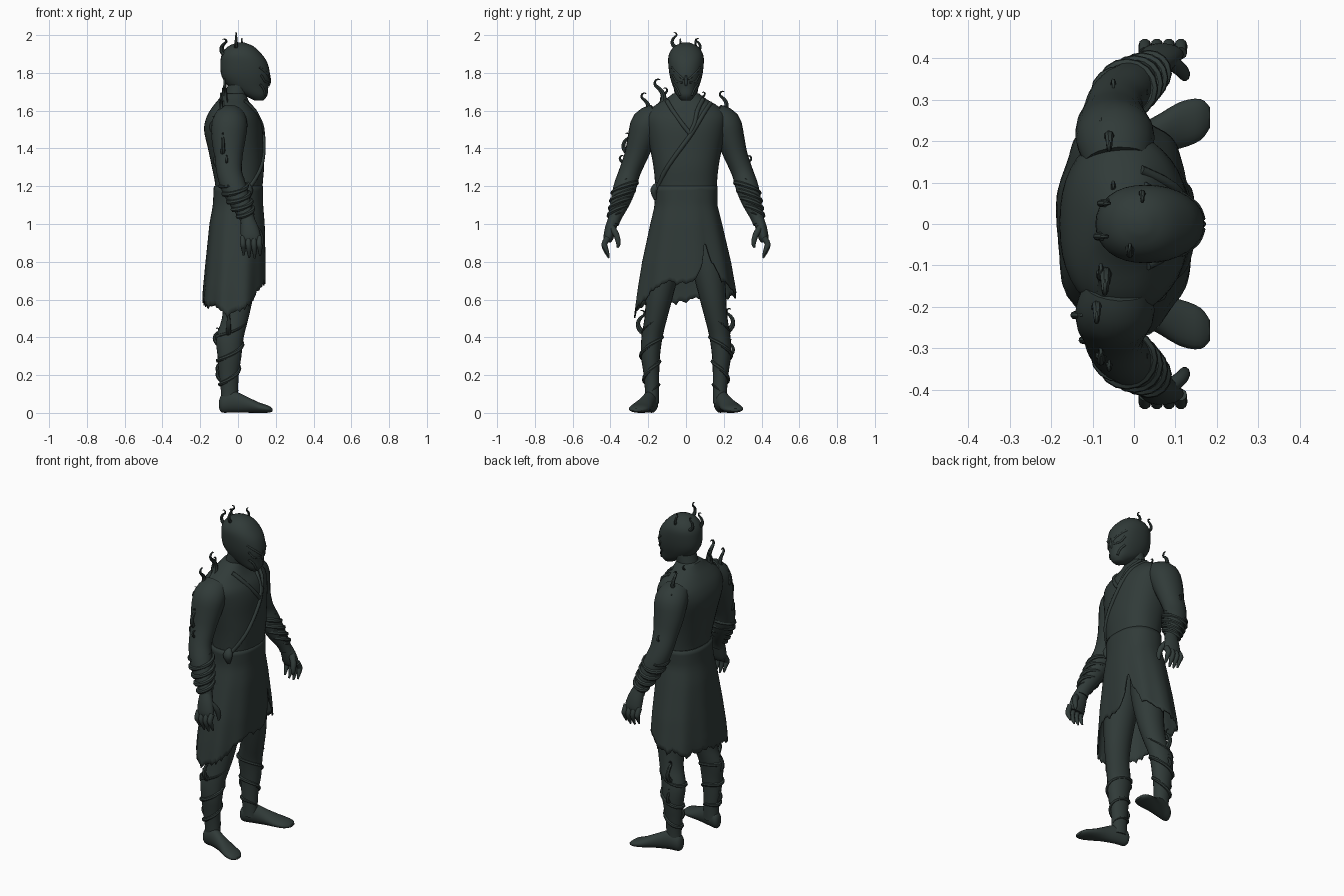
import bpy, bmesh, math, random
from mathutils import Vector

random.seed(4)
if "Cube" in bpy.data.objects:
    bpy.data.objects.remove(bpy.data.objects["Cube"])

# One charcoal colour for the whole figure
charcoal = bpy.data.materials.new("dark_green_charcoal")
charcoal.use_nodes = True
COLOUR = (0.03, 0.043, 0.04, 1)
charcoal.diffuse_color = COLOUR
charcoal.node_tree.nodes["Principled BSDF"].inputs["Base Color"].default_value = COLOUR
X, Y, Z = Vector((1, 0, 0)), Vector((0, 1, 0)), Vector((0, 0, 1))


def spline(points, f):
    """Catmull-Rom sample of a tuple list at f in 0..1"""
    last = len(points) - 1
    i = min(int(f * last), last - 1)
    t = f * last - i
    a, b, c, d = (points[min(max(k, 0), last)] for k in range(i - 1, i + 3))
    return [q + (r - p) * t / 2 + (p - 2.5 * q + 2 * r - s / 2) * t * t
            + (1.5 * (q - r) + (s - p) / 2) * t ** 3 for p, q, r, s in zip(a, b, c, d)]


def by_height(points, z):
    """Linear sample of a loft table at height z"""
    rows = sorted(points, key=lambda p: p[2])
    z = min(max(z, rows[0][2]), rows[-1][2])
    for a, b in zip(rows, rows[1:]):
        if z <= b[2]:
            t = (z - a[2]) / (b[2] - a[2])
            return [p + (q - p) * t for p, q in zip(a, b)]


def power(value, p):
    return math.copysign(abs(value) ** (2 / p), value)


def skin(name, rings, capped=True):
    """Joins rings of points into a smooth mesh object"""
    bm = bmesh.new()
    loops = [[bm.verts.new(p) for p in ring] for ring in rings]
    n = len(loops[0])
    for low, high in zip(loops, loops[1:]):
        for i in range(n):
            j = (i + 1) % n
            bm.faces.new((low[i], low[j], high[j], high[i]))
    if capped:
        bm.faces.new(loops[0])
        bm.faces.new(loops[-1])
    bmesh.ops.recalc_face_normals(bm, faces=bm.faces)
    mesh = bpy.data.meshes.new(name)
    bm.to_mesh(mesh)
    bm.free()
    mesh.materials.append(charcoal)
    mesh.shade_smooth()
    mesh.set_sharp_from_angle(angle=math.radians(50))
    obj = bpy.data.objects.new(name, mesh)
    bpy.context.collection.objects.link(obj)
    return obj


def sweep(name, points, side=1, sides=20, p=2, axis=None, ref=X, steps=3):
    """Sweeps an oval (x, y, z, radius along ref, other radius) along a path"""
    count = (len(points) - 1) * steps
    rows = [spline(points, k / count) for k in range(count + 1)]
    centres = [Vector((r[0], r[1] * side, r[2])) for r in rows]
    rings = []
    for k, (c, row) in enumerate(zip(centres, rows)):
        t = axis or (centres[min(k + 1, count)] - centres[max(k - 1, 0)]).normalized()
        u = (ref - t * t.dot(ref)).normalized()
        v = t.cross(u)
        angles = [math.tau * i / sides for i in range(sides)]
        rings.append([c + u * row[3] * power(math.cos(a), p)
                      + v * row[4] * power(math.sin(a), p) for a in angles])
    return skin(name, rings)


def tendril(name, base, height, lean, plane=Y):
    """A tapering wisp that sways up and hooks over at its tip"""
    n, pos, path = 16, Vector(base), []
    for k in range(n + 1):
        t = k / n
        r = height * 0.13 * (1 - t) ** 0.8 + 0.002
        path.append((*pos, r, r))
        bend = 0.9 * math.cos(4.5 * t) + 9 * max(0, t - 0.68)
        pos += (plane * lean * math.sin(bend) + Z * math.cos(bend)) * height * 1.5 / n
    sweep(name, path, sides=7, ref=X if plane == Y else Y, steps=1)


def wrap(name, limb, side, start, end, turns, thick):
    """A strip wound round a limb"""
    path, n = [], int(turns * 16)
    for k in range(n + 1):
        x, y, z, rx, ry = spline(limb, start + (end - start) * k / n)
        a = math.tau * turns * k / n
        r = thick * min(1, 0.2 + 6 * min(k, n - k) / n)
        path.append((x + rx * math.cos(a), y + ry * math.sin(a),
                     z + 0.02 * math.cos(a + 1), r, r))
    sweep(name, path, side, sides=7, ref=Z, steps=1)


# Torso and neck
torso = [(0, 0, .98, .13, .17), (.002, 0, 1.1, .128, .16), (.005, 0, 1.2, .125, .163),
         (0, 0, 1.3, .138, .172), (-.012, 0, 1.4, .147, .19), (-.025, 0, 1.5, .155, .21),
         (-.027, 0, 1.57, .138, .215), (-.03, 0, 1.62, .105, .175),
         (-.025, 0, 1.66, .078, .11), (-.02, 0, 1.69, .062, .07)]
sweep("torso", torso, sides=40, p=2.3, axis=Z)
sweep("neck", [(-.025, 0, 1.6, .07, .07), (-.01, 0, 1.68, .06, .062),
               (.02, 0, 1.77, .065, .065)], axis=Z)

# Head with a tapered mask-like face
head = [(.11, 0, 1.655, .025, .025), (.095, 0, 1.68, .06, .048), (.06, 0, 1.72, .1, .066),
        (.042, 0, 1.78, .128, .085), (.032, 0, 1.85, .125, .094), (.02, 0, 1.9, .105, .09),
        (.015, 0, 1.94, .068, .062), (.015, 0, 1.96, .02, .02)]
sweep("head", head, sides=32, p=2.2, axis=Z)


def on_front(loft, y, z, p, r):
    """Point on the front of a loft, with a radius"""
    x, _, _, rx, ry = by_height(loft, z)
    return (x + rx * max(0, 1 - abs(y / ry) ** p) ** (1 / p), y, z, r, r)


for side, label in ((1, "left"), (-1, "right")):
    for part, line in (("brow", ((.075, 1.83), (.045, 1.795), (.012, 1.765))),
                       ("eye_rim", ((.07, 1.79), (.05, 1.755), (.018, 1.75))),
                       ("cheek", ((.062, 1.74), (.045, 1.715), (.03, 1.68)))):
        sweep(f"{label}_{part}", [on_front(head, y, z, 2.2, .006) for y, z in line],
              side, sides=8, ref=Z)
sweep("nose", [on_front(head, 0, z, 2.2, r) for z, r in ((1.79, .004), (1.75, .009), (1.73, .004))],
      sides=8, ref=Y)

# Crossed collar and wrap edge of the tunic
edges = {"wrap_edge": ((.13, 1.64), (.09, 1.58), (.03, 1.48), (-.05, 1.37), (-.11, 1.28), (-.155, 1.18)),
         "right_collar": ((-.1, 1.65), (-.07, 1.6), (-.02, 1.53), (.02, 1.48)),
         "left_collar": ((.09, 1.66), (.06, 1.6), (.045, 1.53), (.02, 1.48))}
for name, line in edges.items():
    sweep(name, [on_front(torso, y, z, 2.3, .012) for y, z in line], sides=8, ref=Y)
sweep("waist_knot", [(.05, -.14, 1.21, .01, .02), (.05, -.17, 1.18, .03, .02),
                     (.05, -.16, 1.13, .01, .01)], sides=10)

# Ragged skirt with a slit over the left thigh
skirt = [(.002, 0, 1.2, .13, .168), (0, 0, 1.1, .133, .166), (-.005, 0, 1, .146, .19),
         (-.013, 0, .8, .158, .235), (-.02, 0, .65, .165, .26), (-.025, 0, .5, .165, .28)]
hem = [(-180, .6), (-130, .57), (-100, .52), (-75, .56), (-50, .62), (-20, .69), (8, .7),
       (18, .78), (25, .91), (32, .8), (46, .71), (70, .66), (90, .64), (130, .6), (180, .6)]
columns, levels = 120, 22
rings = [[] for _ in range(levels + 1)]
jag = 0
for i in range(columns):
    degrees = -180 + 360 * i / columns
    for (a, low), (b, high) in zip(hem, hem[1:]):
        if a <= degrees < b:
            bottom = low + (high - low) * (degrees - a) / (b - a)
    jag = random.uniform(-.03, .02) if i % 3 == 0 else jag * 0.4
    angle = math.radians(degrees)
    for k in range(levels + 1):
        f = k / levels
        z = 1.2 + (bottom - 1.2) * f + jag * f ** 6
        x, _, _, rx, ry = by_height(skirt, z)
        fold = 1 + .02 * f * math.sin(9 * angle)
        rings[k].append((x + rx * fold * power(math.cos(angle), 2.3),
                         ry * fold * power(math.sin(angle), 2.3), z))
cloth = skin("skirt", rings, capped=False)
cloth.modifiers.new("thickness", "SOLIDIFY").thickness = .008

# Limbs
arm = [(-.04, .15, 1.57, .08, .07), (-.045, .205, 1.53, .095, .085), (-.05, .235, 1.45, .09, .075),
       (-.05, .265, 1.36, .075, .062), (-.045, .3, 1.27, .067, .057), (-.02, .325, 1.19, .066, .06),
       (.015, .35, 1.11, .055, .05), (.045, .375, 1.04, .04, .036), (.055, .385, 1, .04, .03)]
leg = [(-.01, .1, 1, .1, .09), (0, .115, .8, .095, .09), (0, .14, .62, .08, .072),
       (-.015, .16, .5, .07, .06), (-.043, .18, .4, .073, .056), (-.045, .188, .3, .063, .05),
       (-.048, .183, .2, .052, .041), (-.045, .18, .11, .045, .037), (-.045, .18, .05, .048, .037)]
foot = [(-.1, .178, .045, .02, .015), (-.085, .18, .05, .048, .033), (-.03, .19, .06, .058, .038),
        (.04, .212, .045, .044, .042), (.11, .238, .028, .028, .056), (.16, .252, .02, .019, .05),
        (.183, .257, .015, .008, .025)]
for side, label in ((1, "left"), (-1, "right")):
    sweep(f"{label}_arm", arm, side)
    sweep(f"{label}_leg", leg, side, axis=Z)
    sweep(f"{label}_foot", foot, side, axis=X, ref=Z)
    # Forearm and shin wraps
    wrap(f"{label}_forearm_wrap", arm, side, .56, .88, 5, .013)
    wrap(f"{label}_shin_wrap", leg, side, .4, .88, 3, .011)
    # Hand with loosely curled fingers
    sweep(f"{label}_palm", [(.05, .383, 1.03, .035, .028), (.06, .398, .98, .047, .03),
                            (.068, .41, .93, .052, .027), (.07, .415, .905, .045, .018)], side)
    for i in range(4):
        x = .026 + .029 * i
        drop = .012 * abs(i - 1.6)
        sweep(f"{label}_finger", [(x, .412, .93, .015, .017), (x, .432, .895, .015, .016),
                                  (x + .003, .425, .855 + drop, .013, .013),
                                  (x + .004, .408, .815 + drop, .005, .005)], side, sides=10)
    sweep(f"{label}_thumb", [(.085, .395, .985, .02, .018), (.115, .37, .945, .017, .016),
                             (.122, .358, .9, .013, .013), (.12, .362, .875, .005, .005)], side, sides=10)

# Wisps on shoulders, arms and shins: base, height, sideways lean
wisps = [((-.07, -.165, 1.6), .15, 1), ((-.09, -.235, 1.56), .12, 1), ((-.03, -.27, 1.45), .09, 1),
         ((-.08, -.3, 1.37), .1, -1), ((-.06, -.35, 1.24), .11, 1), ((-.08, -.1, 1.62), .09, -1),
         ((-.05, .1, 1.62), .07, -1), ((-.06, .18, 1.58), .11, 1), ((-.08, .24, 1.5), .08, 1),
         ((-.07, .285, 1.38), .1, -1), ((-.05, .345, 1.25), .1, -1),
         ((-.05, .215, .43), .11, 1), ((-.05, -.22, .42), .11, -1), ((-.05, .225, .3), .08, 1)]
for base, height, lean in wisps:
    tendril("wisp", base, height, lean)
for x, y, z in ((-.12, -.22, 1.48), (-.1, -.28, 1.3), (-.1, -.18, .36), (-.085, .18, .2), (-.085, -.18, .17)):
    tendril("back_wisp", (x, y, z), .08, -1, X)

# Wisps on the crown
for name, base, height, lean, plane in (("crown_wisp", (-.01, -.05, 1.93), .075, -1, Y),
                                        ("crown_curl", (.02, .055, 1.91), .065, 1, Y),
                                        ("rear_curl", (-.065, -.03, 1.89), .08, -1, X),
                                        ("side_curl", (-.06, .05, 1.9), .07, -1, X)):
    tendril(name, base, height, lean, plane)
